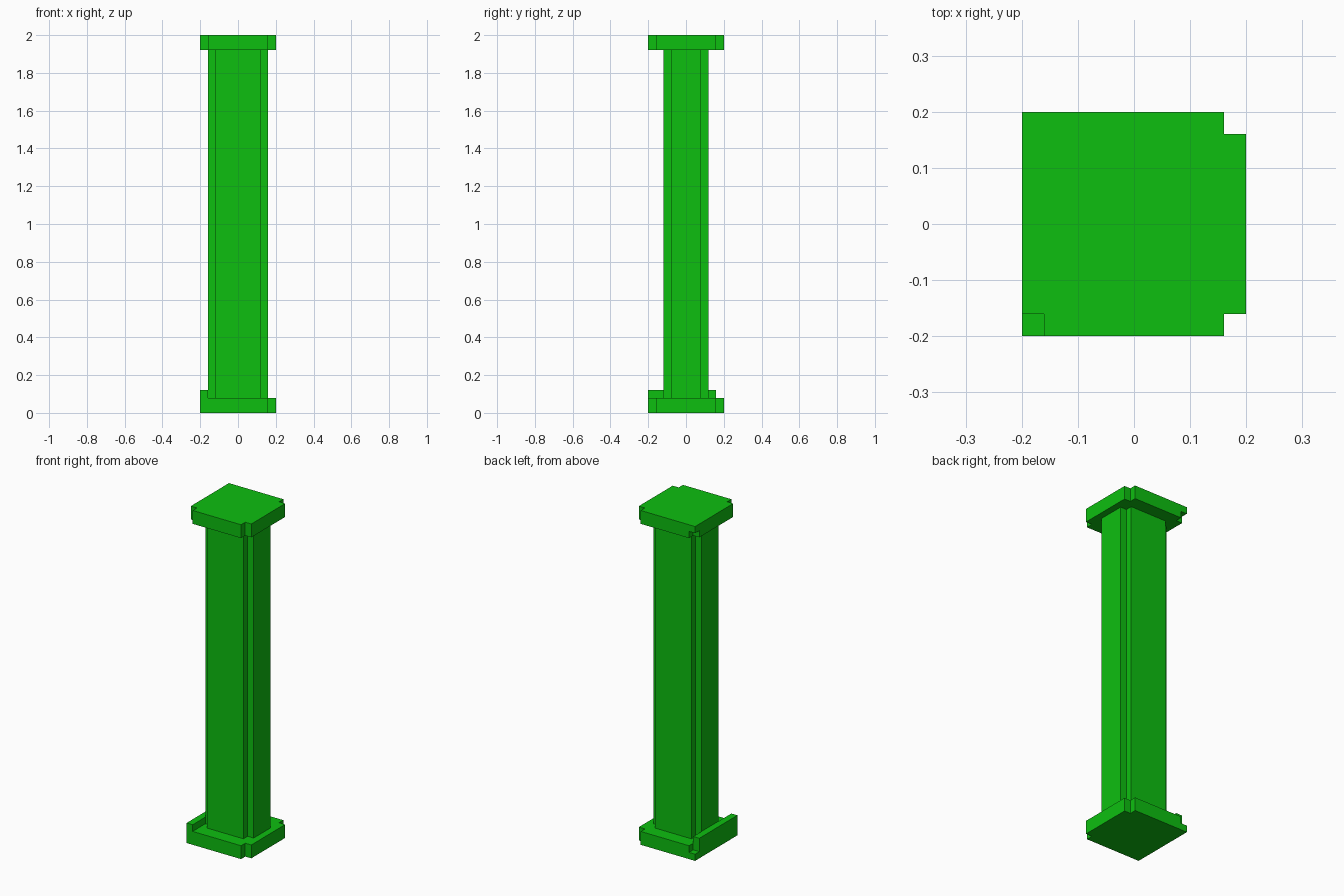
import bpy, bmesh

if "Cube" in bpy.data.objects:
    bpy.data.objects.remove(bpy.data.objects["Cube"], do_unlink=True)

green = bpy.data.materials.new("bright_green")
green.use_nodes = True
colour = (0.004, 0.52, 0.005, 1.0)
green.diffuse_color = colour
green.node_tree.nodes["Principled BSDF"].inputs["Base Color"].default_value = colour

S = 0.04      # step size of the blocky design
HALF = 0.20   # half width of base and cap


def prism(name, outline, z0, z1):
    """Extrude a counter-clockwise outline from z0 to z1."""
    bm = bmesh.new()
    face = bm.faces.new([bm.verts.new((x, y, z0)) for x, y in outline])
    out = bmesh.ops.extrude_face_region(bm, geom=[face])
    top = [v for v in out["geom"] if isinstance(v, bmesh.types.BMVert)]
    bmesh.ops.translate(bm, verts=top, vec=(0, 0, z1 - z0))
    bmesh.ops.recalc_face_normals(bm, faces=bm.faces)
    mesh = bpy.data.meshes.new(name)
    bm.to_mesh(mesh)
    bm.free()
    mesh.materials.append(green)
    obj = bpy.data.objects.new(name, mesh)
    bpy.context.collection.objects.link(obj)
    return obj


def rect(x0, x1, y0, y1):
    return [(x0, y0), (x1, y0), (x1, y1), (x0, y1)]


def notched(hx, hy, full=()):
    """Rectangle with a square notch at each corner not listed in full."""
    pts = []
    for sx, sy in ((-1, -1), (1, -1), (1, 1), (-1, 1)):
        x, y, ix, iy = sx * hx, sy * hy, sx * (hx - S), sy * (hy - S)
        if (sx, sy) in full:
            pts.append((x, y))
        elif sx * sy > 0:
            pts += [(x, iy), (ix, iy), (ix, y)]
        else:
            pts += [(ix, y), (ix, iy), (x, iy)]
    return pts


# Shaft with stepped corners
prism("shaft", notched(4 * S, 3 * S), 2 * S, 2 - 2 * S)

# Base and cap slabs
prism("base", notched(HALF, HALF, full=[(-1, -1)]), 0, 2 * S)
prism("cap", notched(HALF, HALF), 2 - 2 * S, 2)

# Half-height blocks filling the back corner notches
corner = rect(-HALF, -HALF + S, HALF - S, HALF)
prism("base_corner", corner, 0, S)
prism("cap_corner", corner, 2 - S, 2)

# Raised lip along one side of the base
prism("base_lip", rect(-HALF, -HALF + S, -HALF, HALF - S), 2 * S, 3 * S)
